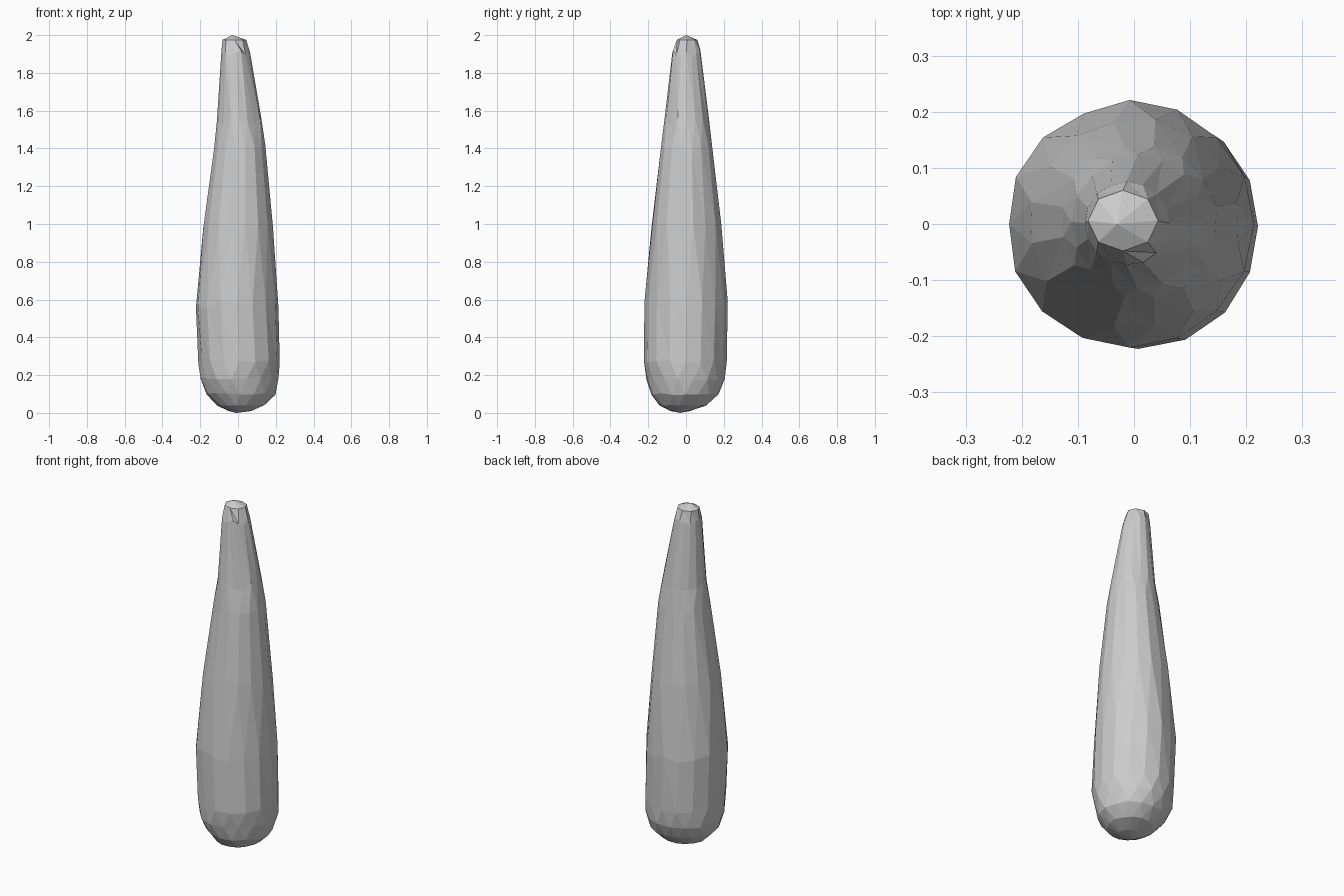
import bpy, bmesh, math, random

random.seed(4)
cube = bpy.data.objects.get("Cube")
if cube:
    bpy.data.objects.remove(cube)

grey = bpy.data.materials.new("stone grey")
grey.use_nodes = True
colour = (0.6, 0.6, 0.6, 1)
grey.diffuse_color = colour
grey.node_tree.nodes["Principled BSDF"].inputs["Base Color"].default_value = colour

SIDES = 16
# Profile rings: height, left x, right x, front y, back y, half-step phase
RINGS = [
    (0.01, -0.05, 0.07, -0.08, 0.02, 0),
    (0.04, -0.11, 0.14, -0.14, 0.11, 0.5),
    (0.10, -0.17, 0.195, -0.185, 0.175, 0),
    (0.18, -0.205, 0.215, -0.21, 0.205, 0.5),
    (0.27, -0.21, 0.225, -0.22, 0.212, 0),
    (0.58, -0.225, 0.21, -0.217, 0.217, 0),
    (1.00, -0.185, 0.187, -0.183, 0.187, 0.5),
    (1.40, -0.13, 0.148, -0.135, 0.142, 0.5),
    (1.55, -0.11, 0.122, -0.115, 0.122, 0),
    (1.90, -0.088, 0.062, -0.073, 0.075, 0),
    (1.975, -0.082, 0.043, -0.048, 0.06, 0),
]

bm = bmesh.new()


def add_ring(z, left, right, front, back, phase, tip=False):
    cx, cy = (left + right) / 2, (front + back) / 2
    rx, ry = (right - left) / 2, (back - front) / 2
    verts = []
    for i in range(SIDES):
        # The tip has half as many sides, made by pairing points
        step = (i // 2 * 2 if tip else i) + phase
        a = math.tau * step / SIDES
        wobble = 1 if tip else random.uniform(0.98, 1.02)
        dz = 0 if tip else random.uniform(-0.06, 0.06) * min(z, 0.5) * 0.8
        verts.append(bm.verts.new((cx + rx * wobble * math.cos(a),
                                   cy + ry * wobble * math.sin(a), z + dz)))
    return verts


# Long tapering body, faceted between neighbouring rings
loops = [add_ring(*r, tip=(r is RINGS[-1])) for r in RINGS]
for k in range(len(RINGS) - 1):
    low, high = loops[k], loops[k + 1]
    lagging = RINGS[k + 1][5] < RINGS[k][5]
    for i in range(SIDES):
        j = (i + 1) % SIDES
        if lagging:
            bm.faces.new((low[i], high[j], high[i]))
            bm.faces.new((low[i], low[j], high[j]))
        else:
            bm.faces.new((low[i], low[j], high[i]))
            bm.faces.new((low[j], high[j], high[i]))

# Shallow points closing the base and the tip
base = bm.verts.new((-0.01, -0.03, 0))
peak = bm.verts.new((-0.03, 0, 2))
for i in range(SIDES):
    j = (i + 1) % SIDES
    bm.faces.new((loops[0][j], loops[0][i], base))
    bm.faces.new((loops[-1][i], loops[-1][j], peak))

bmesh.ops.remove_doubles(bm, verts=bm.verts[:], dist=0.0001)
bmesh.ops.recalc_face_normals(bm, faces=bm.faces[:])
mesh = bpy.data.meshes.new("tapered_body")
bm.to_mesh(mesh)
bm.free()
mesh.materials.append(grey)
body = bpy.data.objects.new("tapered_body", mesh)
bpy.context.collection.objects.link(body)
